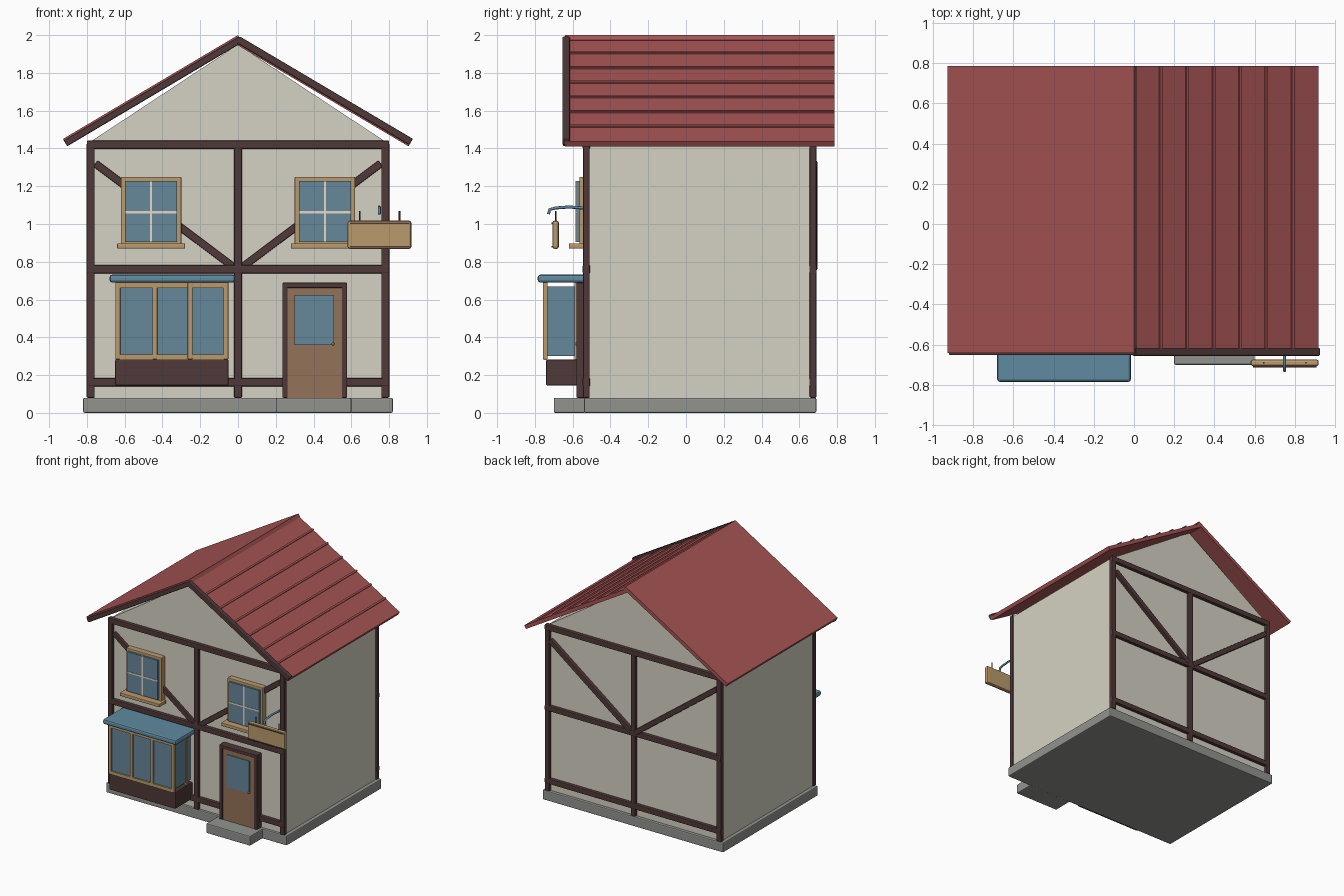
import bpy
import bmesh
from mathutils import Vector

default = bpy.data.objects.get("Cube")
if default:
    bpy.data.objects.remove(default, do_unlink=True)


def colour(name, code):
    """Material from an sRGB hex code, stored as linear values."""
    rgb = [((int(code[i:i + 2], 16) / 255 + 0.055) / 1.055) ** 2.4 for i in (0, 2, 4)]
    mat = bpy.data.materials.new(name)
    mat.use_nodes = True
    mat.diffuse_color = (*rgb, 1)
    mat.node_tree.nodes["Principled BSDF"].inputs["Base Color"].default_value = (*rgb, 1)
    return mat


PLASTER = colour("cream plaster", "D5D2C3")
TIMBER = colour("dark timber", "503838")
ROOF = colour("red roof", "A55353")
STONE = colour("grey stone", "92948F")
TRIM = colour("tan trim", "BA9B6C")
GLASS = colour("blue glass", "66879A")
DOOR = colour("brown door", "94735A")
METAL = colour("blue metal", "5E8AA0")
BARS = colour("pale bars", "E2DACA")


def prism(name, outline, y0, y1, mat, bevel=0.0):
    """Extrude an outline in the x-z plane from y0 to y1."""
    bm = bmesh.new()
    face = bm.faces.new([bm.verts.new((x, y0, z)) for x, z in outline])
    grown = bmesh.ops.extrude_face_region(bm, geom=[face])
    moved = [g for g in grown["geom"] if isinstance(g, bmesh.types.BMVert)]
    bmesh.ops.translate(bm, verts=moved, vec=(0, y1 - y0, 0))
    bmesh.ops.recalc_face_normals(bm, faces=bm.faces)
    mesh = bpy.data.meshes.new(name)
    bm.to_mesh(mesh)
    bm.free()
    mesh.materials.append(mat)
    obj = bpy.data.objects.new(name, mesh)
    bpy.context.collection.objects.link(obj)
    if bevel:
        mod = obj.modifiers.new("soft edges", "BEVEL")
        mod.width = bevel
        mod.segments = 2
    return obj


def box(name, x0, x1, y0, y1, z0, z1, mat, bevel=0.0):
    return prism(name, [(x0, z0), (x1, z0), (x1, z1), (x0, z1)], y0, y1, mat, bevel)


def strip(name, start, end, low, high, y0, y1, mat, bevel=0.0):
    """Sloping board whose thickness runs from low to high off a line."""
    a, b = Vector(start), Vector(end)
    d = (b - a).normalized()
    n = Vector((-d.y, d.x))
    prism(name, [a + n * low, b + n * low, b + n * high, a + n * high], y0, y1, mat, bevel)


def tube(name, points, radius, mat):
    curve = bpy.data.curves.new(name, "CURVE")
    curve.dimensions = "3D"
    curve.bevel_depth = radius
    curve.bevel_resolution = 2
    curve.use_fill_caps = True
    spline = curve.splines.new("POLY")
    spline.points.add(len(points) - 1)
    for p, co in zip(spline.points, points):
        p.co = (*co, 1)
    curve.materials.append(mat)
    bpy.context.collection.objects.link(bpy.data.objects.new(name, curve))


# Base, step and plaster walls with gables
box("stone_base", -0.82, 0.82, -0.54, 0.69, 0, 0.08, STONE, 0.008)
box("door_step", 0.2, 0.6, -0.7, -0.53, 0, 0.08, STONE, 0.008)
prism("walls", [(-0.79, 0.08), (0.79, 0.08), (0.79, 1.43), (0, 1.95), (-0.79, 1.43)],
      -0.52, 0.665, PLASTER)

# Timber framing on front and back
for side, y0, y1, brace0, brace1 in (("front", -0.545, -0.51, -0.54, -0.51),
                                     ("back", 0.655, 0.69, 0.655, 0.695)):
    for x in (-0.78, 0, 0.78):
        box(side + "_post", x - 0.021, x + 0.021, y0, y1, 0.08, 1.43, TIMBER, 0.006)
    for z in (0.163, 0.76, 1.42):
        box(side + "_beam", -0.8, 0.8, y0 - 0.002, y1 + 0.002, z - 0.022, z + 0.022, TIMBER, 0.006)
    for s in (-1, 1):
        strip(side + "_brace", (s * 0.755, 1.32), (s * 0.02, 0.77), -0.02, 0.02,
              brace0, brace1, TIMBER, 0.005)

# Roof slopes and front barge boards
RIDGE_L, EAVE_L = (0, 2.0), (-0.927, 1.45)
RIDGE_R, EAVE_R = (0, 1.98), (0.918, 1.437)
strip("roof_left", EAVE_L, RIDGE_L, -0.03, 0, -0.64, 0.785, ROOF)
strip("roof_right", (-0.012, 1.987), EAVE_R, -0.03, 0, -0.64, 0.785, ROOF)
strip("barge_left", EAVE_L, RIDGE_L, -0.045, -0.01, -0.652, -0.612, TIMBER, 0.006)
strip("barge_right", RIDGE_R, EAVE_R, -0.022, 0.016, -0.655, -0.615, TIMBER, 0.006)

# Raised seams on the right slope
ridge, eave = Vector(RIDGE_R), Vector(EAVE_R)
for i in range(1, 7):
    mid = ridge.lerp(eave, i / 7)
    half = (eave - ridge).normalized() * 0.007
    strip("roof_seam", mid - half, mid + half, -0.005, 0.01, -0.64, 0.785, ROOF)

# Upper windows
for x in (-0.46, 0.46):
    box("window_frame", x - 0.16, x + 0.16, -0.565, -0.515, 0.89, 1.25, TRIM, 0.005)
    box("window_glass", x - 0.138, x + 0.138, -0.58, -0.56, 0.905, 1.228, GLASS)
    box("window_upright_bar", x - 0.006, x + 0.006, -0.584, -0.575, 0.905, 1.228, BARS)
    box("window_cross_bar", x - 0.138, x + 0.138, -0.584, -0.575, 1.056, 1.068, BARS)
    box("window_sill", x - 0.18, x + 0.18, -0.62, -0.53, 0.87, 0.897, TRIM, 0.005)

# Shop bay window
box("bay_base", -0.65, -0.05, -0.74, -0.515, 0.145, 0.283, TIMBER, 0.006)
box("bay_glass", -0.635, -0.065, -0.745, -0.52, 0.3, 0.67, GLASS)
for x in (-0.636, -0.44, -0.254, -0.064):
    box("bay_mullion", x - 0.013, x + 0.013, -0.757, -0.733, 0.283, 0.695, TRIM, 0.004)
for z in (0.295, 0.676):
    box("bay_rail", -0.648, -0.052, -0.755, -0.735, z - 0.014, z + 0.014, TRIM)
for x in (-0.636, -0.064):
    box("bay_back_post", x - 0.012, x + 0.012, -0.59, -0.575, 0.283, 0.695, TRIM)
box("bay_roof", -0.68, -0.015, -0.785, -0.515, 0.69, 0.732, METAL, 0.014)

# Door
box("door_frame_top", 0.235, 0.578, -0.58, -0.515, 0.662, 0.69, TIMBER, 0.005)
for x in (0.235, 0.55):
    box("door_frame_side", x, x + 0.028, -0.58, -0.515, 0.08, 0.69, TIMBER, 0.005)
box("door_leaf", 0.26, 0.553, -0.572, -0.515, 0.08, 0.667, DOOR)
box("door_glass", 0.3, 0.508, -0.58, -0.57, 0.36, 0.625, GLASS)
box("door_knob", 0.496, 0.51, -0.59, -0.57, 0.358, 0.372, TRIM, 0.005)

# Hanging sign on its bracket
box("sign_board", 0.58, 0.918, -0.707, -0.673, 0.868, 1.018, TRIM, 0.012)
for z in (0.88, 1.004):
    box("sign_edging", 0.592, 0.908, -0.712, -0.703, z - 0.004, z + 0.004, TIMBER)
for x in (0.645, 0.855):
    tube("sign_rod", [(x, -0.69, 1.01), (x, -0.69, 1.07)], 0.004, TIMBER)
tube("sign_bracket", [(0.748, -0.515, 1.083), (0.748, -0.62, 1.09), (0.748, -0.69, 1.085),
                      (0.748, -0.722, 1.076), (0.748, -0.728, 1.052)], 0.008, METAL)
